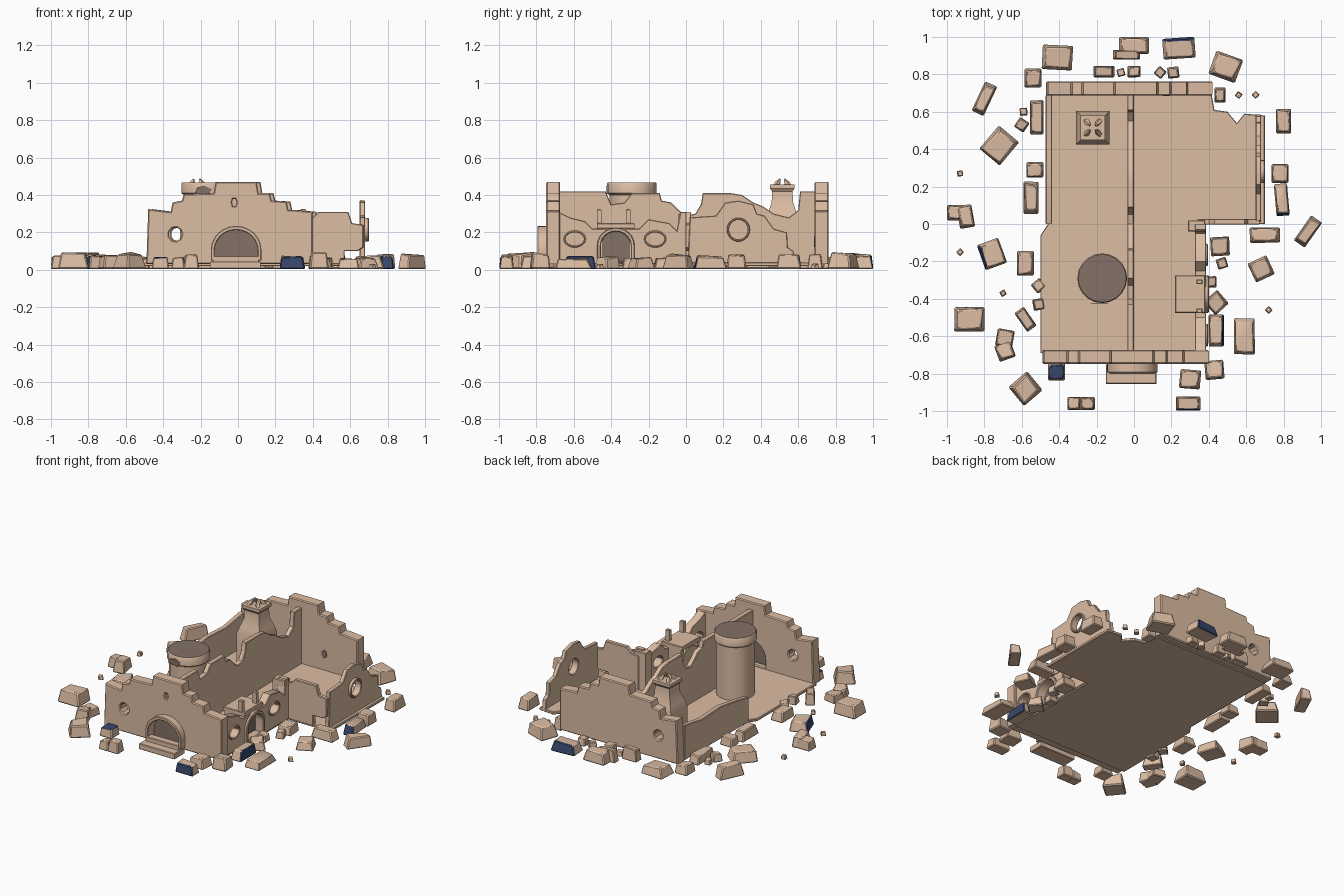
import bpy, bmesh, math, random
from mathutils import Matrix, Vector

if "Cube" in bpy.data.objects:
    bpy.data.objects.remove(bpy.data.objects["Cube"])
random.seed(4)


def mat(name, c):
    m = bpy.data.materials.new(name)
    m.diffuse_color = (*c, 1)
    m.use_nodes = True
    m.node_tree.nodes["Principled BSDF"].inputs["Base Color"].default_value = m.diffuse_color
    return m


STONE = mat("tan stone", (.72, .51, .37))
DARK = mat("dark brown", (.23, .165, .135))
BLUE = mat("slate blue", (.04, .065, .15))


def add(name, mesh, mats):
    ob = bpy.data.objects.new(name, mesh)
    bpy.context.collection.objects.link(ob)
    for m in mats:
        mesh.materials.append(m)
    bpy.ops.object.select_all(action='DESELECT')
    ob.select_set(True)
    bpy.context.view_layer.objects.active = ob
    bpy.ops.object.shade_smooth_by_angle(angle=math.radians(35))
    return ob


# filled outline with holes, stood up along x or y (or flat, 'z')
AXES = {'x': ((1, 0, 0), (0, 0, 1), (0, -1, 0)),
        'y': ((0, 1, 0), (0, 0, 1), (1, 0, 0)),
        'z': ((1, 0, 0), (0, 1, 0), (0, 0, 1))}


def slab(name, axis, pos, thick, outline, holes=(), m=STONE, bev=.004):
    cu = bpy.data.curves.new(name, 'CURVE')
    cu.dimensions, cu.fill_mode = '2D', 'BOTH'
    cu.extrude = thick / 2 - bev
    cu.bevel_depth, cu.bevel_resolution, cu.offset = bev, 0, -bev
    for pts in [outline, *holes]:
        sp = cu.splines.new('POLY')
        sp.points.add(len(pts) - 1)
        for p, q in zip(sp.points, pts):
            p.co = (q[0], q[1], 0, 1)
        sp.use_cyclic_u = True
    tmp = bpy.data.objects.new(name + "_tmp", cu)
    bpy.context.collection.objects.link(tmp)
    dg = bpy.context.evaluated_depsgraph_get()
    me = bpy.data.meshes.new_from_object(tmp.evaluated_get(dg))
    bpy.data.objects.remove(tmp)
    M = Matrix(AXES[axis]).transposed().to_4x4()
    M.translation = {'x': (0, pos, 0), 'y': (pos, 0, 0), 'z': (0, 0, pos)}[axis]
    me.transform(M)
    me.materials.clear()
    return add(name, me, [m])


def oval(cx, cz, rx, rz, n=14):
    return [(cx + rx * math.cos(2 * math.pi * i / n), cz + rz * math.sin(2 * math.pi * i / n)) for i in range(n)]


def arch(cx, z0, r, top, n=12):
    spring = top - r * .95
    return [(cx - r, z0), (cx + r, z0)] + [
        (cx + r * math.cos(math.pi * i / n), spring + r * .95 * math.sin(math.pi * i / n)) for i in range(n + 1)]


def box(name, x0, x1, y0, y1, z0, z1, m=STONE):
    return slab(name, 'z', (z0 + z1) / 2, z1 - z0, [(x0, y0), (x1, y0), (x1, y1), (x0, y1)], m=m)


def lathe(name, center, rings, n, turn=0, mats=(STONE,), cap=0):
    bm = bmesh.new()
    loops = [[bm.verts.new((center[0] + r * math.cos(turn + 2 * math.pi * i / n),
                            center[1] + r * math.sin(turn + 2 * math.pi * i / n), z)) for i in range(n)]
             for r, z in rings]
    for a, b in zip(loops, loops[1:]):
        for i in range(n):
            bm.faces.new((a[i], a[(i + 1) % n], b[(i + 1) % n], b[i]))
    bm.faces.new(loops[-1]).material_index = cap
    bm.faces.new(loops[0][::-1])
    me = bpy.data.meshes.new(name)
    bm.to_mesh(me)
    bm.free()
    return add(name, me, mats)


def rubble(name, x, y, w, d, rot, h, blue=None):
    bm = bmesh.new()
    bmesh.ops.create_cube(bm, size=1)
    for v in bm.verts:
        k = random.uniform(.72, .92) if v.co.z > 0 else 1.03
        v.co = Vector((v.co.x * w * k, v.co.y * d * k, (v.co.z + .5) * h))
        if v.co.z > 0:
            v.co.z -= random.uniform(0, .2) * h
    bmesh.ops.bevel(bm, geom=bm.edges[:], offset=min(w, d, h) * .08, segments=1, affect='EDGES')
    bmesh.ops.rotate(bm, verts=bm.verts, matrix=Matrix.Rotation(math.radians(rot), 3, 'Z'))
    bmesh.ops.translate(bm, verts=bm.verts, vec=(x, y, .005))
    bm.normal_update()
    for f in bm.faces:  # painted side of the stone
        f.material_index = int(blue is not None and f.normal.dot(Vector(blue)) > .6)
    me = bpy.data.meshes.new(name)
    bm.to_mesh(me)
    bm.free()
    add(name, me, [STONE, BLUE])


# floor and doorstep
slab("floor", 'z', .03, .02, [(-.5, -.69), (.38, -.69), (.38, 0), (.7, 0), (.7, .58), (.59, .59), (.55, .54),
     (.5, .6), (.43, .61), (.41, .72), (-.46, .72), (-.46, .0), (-.5, -.06)])
box("lower_step", -.15, .12, -.855, -.75, .005, .045)
box("upper_step", -.13, .11, -.80, -.75, .04, .075)

# stepped gable walls
gable = [(.40, .03), (.40, .31), (.30, .32), (.27, .32), (.26, .365), (.18, .37), (.17, .41), (.11, .41),
         (.10, .47), (-.12, .47), (-.13, .41), (-.29, .405), (-.30, .37), (-.35, .36), (-.36, .31), (-.48, .325),
         (-.49, .03)]
slab("front_wall", 'x', -.71, .075, gable, [arch(-.01, .05, .115, .215), oval(-.335, .19, .035, .037, 9),
     oval(-.02, .36, .012, .022, 6)], bev=.006)
slab("back_wall", 'x', .725, .075, [(x + .02, z) for x, z in gable], [oval(-.325, .19, .033, .035, 9)], bev=.006)
slab("back_wall_stain", 'x', .687, .006, oval(.17, .15, .02, .028, 7), m=DARK, bev=.0005)

# front doorway
slab("door_frame", 'x', -.765, .06, arch(-.01, .05, .135, .235), [arch(-.01, .055, .115, .213)])
slab("front_door", 'x', -.715, .02, arch(-.01, .05, .117, .215), m=DARK, bev=.001)

# long dividing wall with broken top
slab("dividing_wall", 'y', -.018, .035, [(-.68, .03), (.69, .03), (.69, .42), (.61, .42), (.60, .32), (.55, .28),
     (.47, .30), (.41, .34), (.36, .36), (.30, .40), (.24, .41), (.09, .41), (.08, .35), (.05, .30), (0, .29),
     (-.04, .32), (-.08, .36), (-.13, .37), (-.14, .41), (-.29, .41), (-.33, .36), (-.40, .35), (-.43, .42),
     (-.68, .42)])
slab("left_wall", 'y', -.455, .035, [(0, .03), (.69, .03), (.69, .27), (.5, .24), (.3, .25), (.1, .22), (0, .20)])

# ruined right wall with two windows and an alcove
slab("right_wall", 'y', .355, .06, [(-.68, .03), (0, .03), (0, .31), (-.03, .31), (-.05, .21), (-.09, .25),
     (-.2, .27), (-.25, .22), (-.5, .22), (-.54, .26), (-.62, .28), (-.68, .31)],
     [oval(-.595, .165, .05, .035), oval(-.165, .165, .05, .035), arch(-.375, .05, .08, .205)])
for y in (-.595, -.165):
    slab("window_rim", 'y', .38, .03, oval(y, .165, .06, .046), [oval(y, .165, .05, .035)])
slab("alcove_frame", 'y', .385, .03, arch(-.375, .04, .10, .225), [arch(-.375, .045, .08, .205)])
slab("alcove_back", 'y', .24, .03, arch(-.375, .04, .095, .22))
slab("alcove_panel", 'y', .33, .008, arch(-.375, .05, .08, .205), m=DARK, bev=.001)
box("alcove_side", .23, .34, -.475, -.45, .03, .23)
box("alcove_side", .23, .34, -.30, -.275, .03, .23)
box("mantel", .22, .38, -.475, -.275, .22, .25)
for y in (-.465, -.31):
    box("mantel_post", .335, .365, y - .012, y + .012, .245, .325)
box("corner_pillar", .29, .38, -.04, .02, .03, .30)

# right wing
slab("wing_front_wall", 'x', .012, .03, [(.34, .03), (.57, .03), (.57, .10), (.64, .10), (.67, .12), (.67, .24),
     (.61, .25), (.59, .31), (.43, .31), (.40, .28), (.34, .27)])
slab("wing_side_wall", 'y', .665, .03, [(.01, .03), (.585, .03), (.575, .10), (.545, .12), (.54, .20), (.47, .22),
     (.42, .29), (.38, .30), (.36, .35), (.28, .37), (.21, .36), (.16, .29), (.02, .28)],
     [oval(.28, .215, .05, .052, 18)])
slab("round_window_rim", 'y', .675, .05, oval(.28, .215, .062, .064, 18), [oval(.28, .215, .05, .052, 18)])

# round tower and square chimney
lathe("round_tower", (-.17, -.29), [(.12, .03), (.12, .40), (.133, .41), (.133, .46), (.128, .468)], 20,
      mats=(STONE, DARK), cap=1)
slab("tower_chip", 'x', -.424, .004, [(-.23, .41), (-.16, .40), (-.14, .43), (-.18, .45), (-.22, .44)],
     m=DARK, bev=.0005)
q = math.sqrt(2)
lathe("chimney", (-.22, .515), [(.09 * q, .03), (.09 * q, .26), (.075 * q, .31), (.057 * q, .36), (.055 * q, .42),
      (.066 * q, .435), (.066 * q, .455)], 4, math.pi / 4)
for i in range(4):
    a = math.pi / 4 + i * math.pi / 2
    ob = lathe("chimney_prong", (0, 0), [(.017, 0), (.014, .04), (.004, .065)], 5)
    ob.location = (-.22 + .06 * math.cos(a), .515 + .06 * math.sin(a), .435)
    ob.rotation_euler = (.7 * math.sin(a), -.7 * math.cos(a), 0)

# fallen stones: x, y, width, depth, turn
left = [(-.41, .89, .16, .13, -3), (-.54, .78, .09, .10, 0), (0, .955, .16, .09, 0), (-.04, .905, .14, .05, 0),
        (-.16, .815, .11, .06, 0), (0, .815, .07, .06, 0), (-.80, .67, .07, .17, -25), (-.72, .42, .14, .16, -40),
        (-.52, .57, .07, .18, 0), (-.53, .29, .09, .08, 0), (-.55, .14, .08, .17, 0), (-.95, .06, .10, .08, 0),
        (-.90, .04, .08, .12, 10), (-.58, -.21, .09, .13, 0), (-.88, -.51, .16, .13, 0),
        (-.69, -.61, .09, .09, -10), (-.69, -.68, .09, .09, 20), (-.58, -.51, .06, .12, 35),
        (-.58, -.88, .13, .13, 40), (-.32, -.96, .07, .07, 0), (-.25, -.96, .08, .07, 0)]
right = [(.30, -.83, .11, .10, -5), (.43, -.78, .10, .10, 5), (.46, -.12, .10, .10, 3),
         (.59, -.60, .11, .19, 0), (.68, -.24, .11, .11, 25), (.70, -.06, .16, .08, 0), (.93, -.04, .07, .16, -35),
         (.78, .27, .09, .10, 0), (.80, .55, .08, .13, 0), (.46, .69, .06, .08, 0), (.49, .84, .15, .13, -20)]
for s in left + right:
    rubble("fallen_stone", *s, random.uniform(.06, .095))
# stones with one painted side
FRONT, BACK, UP, LEFT, RIGHT = (0, -1, 0), (0, 1, 0), (0, 0, 1), (-1, 0, 0), (1, 0, 0)
for s, side in [((.29, -.96, .13, .075, 0), FRONT), ((-.415, -.79, .09, .09, 0), UP), ((.24, .94, .17, .11, 4), BACK),
                ((.44, -.57, .08, .17, 0), RIGHT), ((.79, .13, .07, .17, 5), FRONT), ((-.76, -.16, .12, .14, 20), LEFT)]:
    rubble("painted_stone", *s, .075, side)
pebbles = [(-.59, .6, .04), (-.6, .53, .06), (-.93, .27, .03), (-.93, -.15, .03), (-.7, -.37, .03),
           (-.51, -.33, .06), (-.51, -.43, .06), (.14, .81, .05), (.21, .81, .06), (-.07, .81, .04),
           (.56, .69, .03), (.65, .69, .03), (.72, -.46, .03), (.41, -.31, .06), (.47, -.21, .055), (.44, -.42, .095)]
for x, y, s in pebbles:
    rubble("pebble", x, y, s, s, random.uniform(0, 60), min(s, .07))
